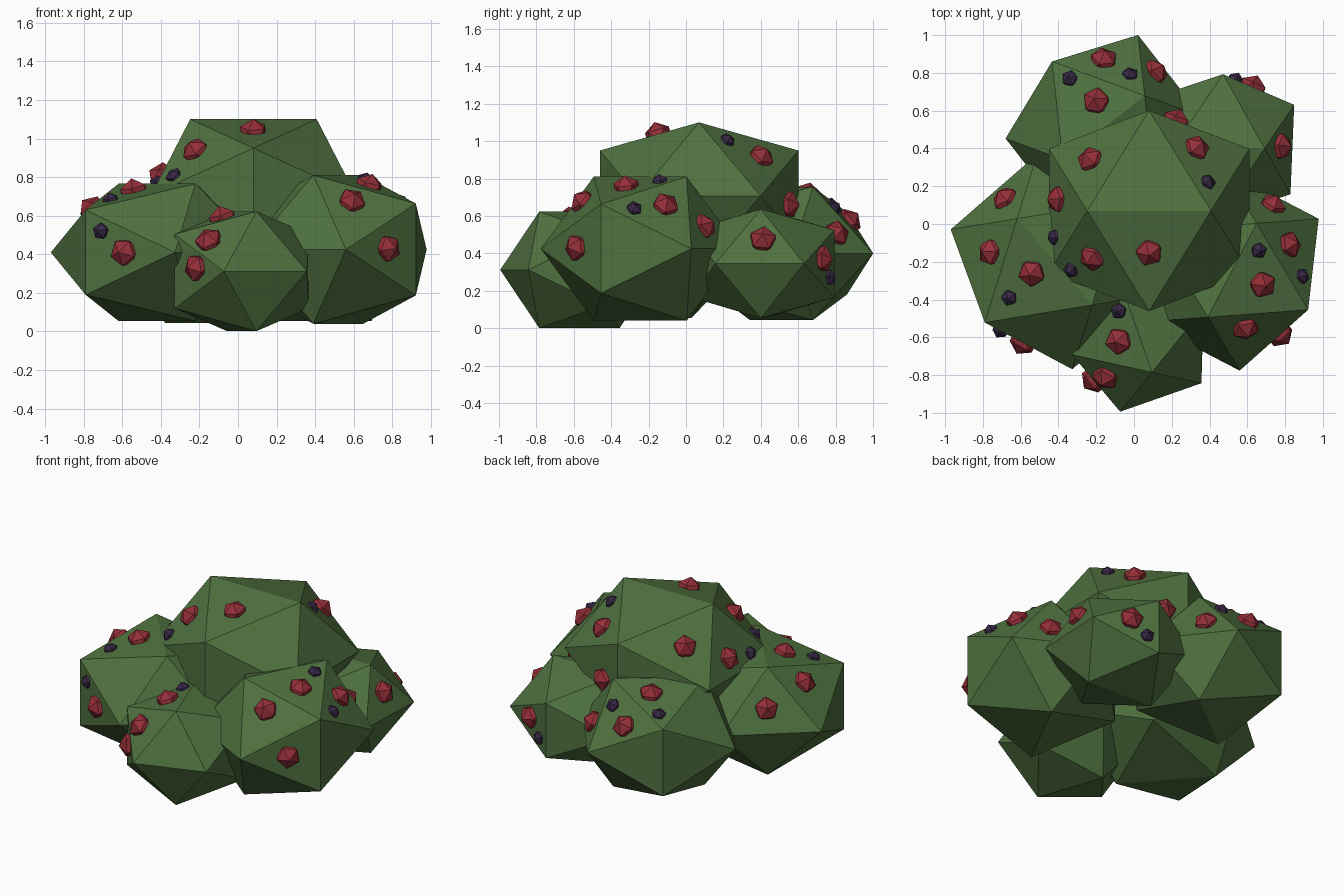
import bpy, bmesh, math
from mathutils import Vector, Matrix
from mathutils.bvhtree import BVHTree

if "Cube" in bpy.data.objects:
    bpy.data.objects.remove(bpy.data.objects["Cube"])

PHI = (1 + 5 ** 0.5) / 2


def material(name, rgb):
    m = bpy.data.materials.new(name)
    m.diffuse_color = (*rgb, 1)
    m.use_nodes = True
    m.node_tree.nodes["Principled BSDF"].inputs["Base Color"].default_value = m.diffuse_color
    return m


LEAF = material("leaf green", (0.078, 0.165, 0.050))
RED = material("berry red", (0.30, 0.028, 0.040))
DARK = material("berry dark purple", (0.040, 0.021, 0.062))


def add_object(name, bm, mat):
    me = bpy.data.meshes.new(name)
    bm.to_mesh(me)
    bm.free()
    me.materials.append(mat)
    ob = bpy.data.objects.new(name, me)
    bpy.context.collection.objects.link(ob)
    return ob


# Leaf clumps: squashed icosahedra with a level top edge
# name, centre, half edge across, half edge up, turn in degrees
CLUMPS = [
    ("crown_clump", (0.08, 0.07, 0.707), 0.328, 0.243, 0),
    ("right_clump", (0.52, -0.245, 0.425), 0.28, 0.238, 62.5),
    ("front_clump", (0.02, -0.57, 0.312), 0.228, 0.192, -70.7),
    ("left_clump", (-0.42, -0.20, 0.41), 0.303, 0.22, -49),
    ("back_left_clump", (-0.16, 0.51, 0.40), 0.275, 0.22, 38),
    ("back_right_clump", (0.455, 0.41, 0.345), 0.237, 0.18, -2.4),
]

verts, polys = [], []
for name, centre, across, up, turn in CLUMPS:
    bm = bmesh.new()
    for i in (-1, 1):
        for j in (-1, 1):
            for p in ((i, 0, j * PHI), (0, i * PHI, j), (i * PHI, j, 0)):
                bm.verts.new(p)
    bmesh.ops.convex_hull(bm, input=bm.verts[:])
    bm.transform(Matrix.Translation(centre)
                 @ Matrix.Rotation(math.radians(turn), 4, 'Z')
                 @ Matrix.Diagonal((across, across, up, 1)))
    bmesh.ops.recalc_face_normals(bm, faces=bm.faces[:])
    bm.verts.index_update()
    start = len(verts)
    verts += [v.co.copy() for v in bm.verts]
    polys += [[start + v.index for v in f.verts] for f in bm.faces]
    add_object(name, bm, LEAF)

surface = BVHTree.FromPolygons(verts, polys)


# Berries: small icosahedra half sunk in the leaves, pointing outward.
# Two numbers drop from above, three snap to the nearest face.
def berries(name, spots, radius, mat):
    bm = bmesh.new()
    for n, s in enumerate(spots):
        if len(s) == 2:
            hit, normal = surface.ray_cast(Vector((*s, 3)), Vector((0, 0, -1)))[:2]
        else:
            hit, normal = surface.find_nearest(Vector(s))[:2]
        if hit is None:
            continue
        place = (Matrix.Translation(hit - normal * radius * 0.15)
                 @ normal.to_track_quat('Z', 'Y').to_matrix().to_4x4()
                 @ Matrix.Rotation(n * 1.3, 4, 'Z'))
        bmesh.ops.create_icosphere(bm, subdivisions=1, radius=radius, matrix=place)
    add_object(name, bm, mat)


berries("red_berries", [
    (-0.16, 0.87), (0.12, 0.81, 0.51), (-0.20, 0.65), (0.24, 0.59, 0.66),
    (0.64, 0.75, 0.37), (0.79, 0.41, 0.48), (0.33, 0.40), (-0.23, 0.34),
    (-0.68, 0.13), (-0.43, 0.13, 0.82), (-0.76, -0.15), (-0.54, -0.26),
    (-0.22, -0.18), (0.08, -0.15), (0.74, 0.11, 0.55), (0.82, -0.11),
    (0.68, -0.32), (0.59, -0.55), (0.79, -0.60, 0.43), (-0.08, -0.62),
    (-0.15, -0.81), (-0.23, -0.84, 0.33), (-0.59, -0.63, 0.41),
], 0.078, RED)

berries("dark_berries", [
    (-0.34, 0.77), (-0.02, 0.79), (0.39, 0.22), (-0.43, -0.07, 0.77),
    (-0.32, -0.23, 0.79), (-0.66, -0.39), (-0.69, -0.53, 0.52),
    (-0.08, -0.46), (0.66, -0.14), (0.88, -0.28, 0.63), (0.54, 0.77, 0.27),
], 0.047, DARK)
